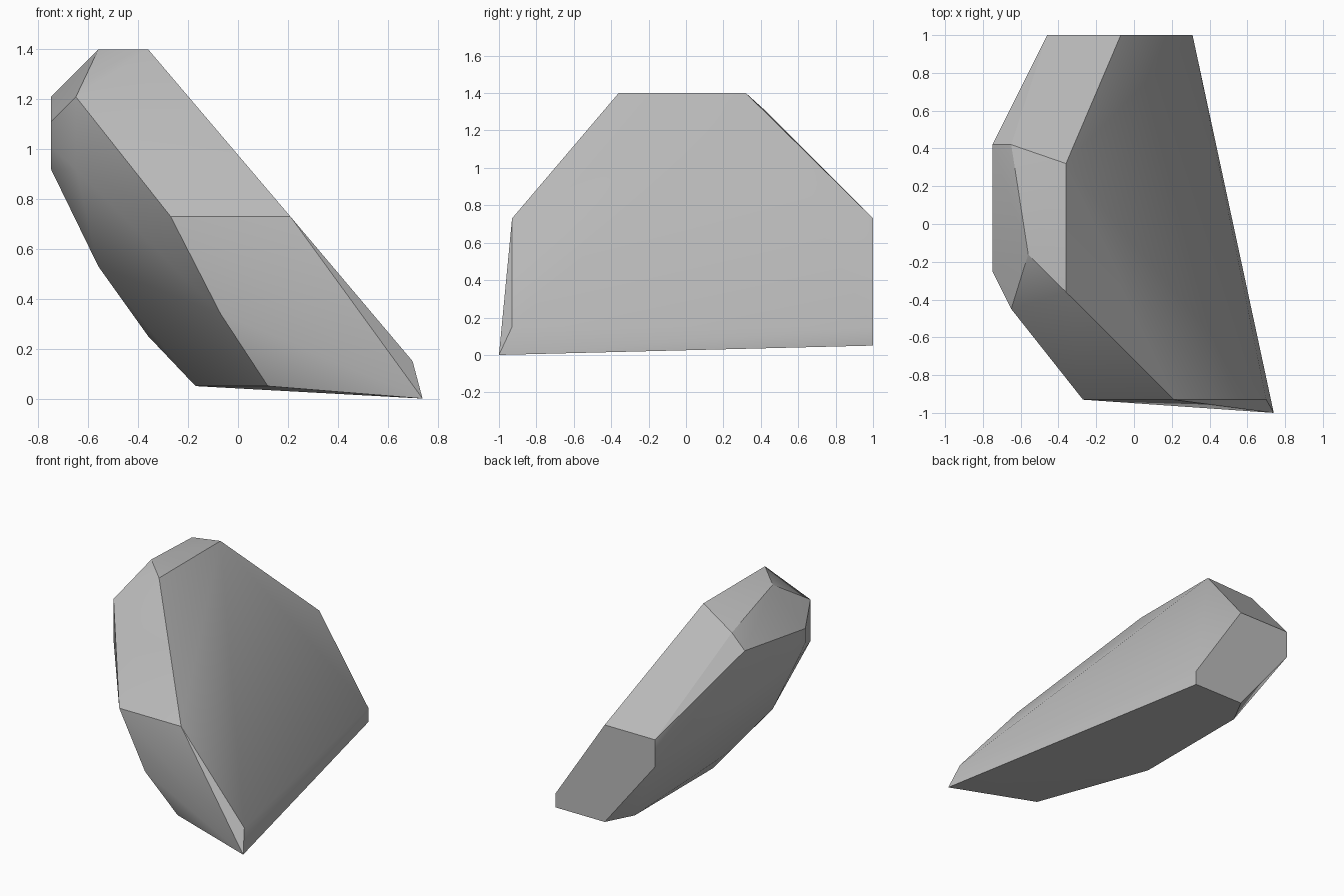
import bpy
import bmesh
import math

default_cube = bpy.data.objects.get("Cube")
if default_cube:
    bpy.data.objects.remove(default_cube, do_unlink=True)


def make_material(name, colour):
    material = bpy.data.materials.new(name)
    material.use_nodes = True
    material.diffuse_color = colour
    shader = next(n for n in material.node_tree.nodes if n.type == 'BSDF_PRINCIPLED')
    shader.inputs["Base Color"].default_value = colour
    shader.inputs["Roughness"].default_value = 0.9
    return material


def outline(axis, level, pairs):
    """Place a flat outline at a fixed level on one axis."""
    corners = []
    for pair in pairs:
        corner = list(pair)
        corner.insert("xyz".index(axis), level)
        corners.append(corner)
    return corners


# Cut end at the back, as x and z
back_end = outline("y", 1, [(.31, .15), (.31, .05), (-.07, .05),
                            (-.46, .54), (-.46, .73), (-.07, .73)])
# Broken front side, as x and z
front_side = outline("y", -.93, [(-.27, .73), (.21, .73), (.7, .15), (-.07, .34)])
# Flat crest, as x and y
crest = outline("z", 1.4, [(-.36, -.36), (-.36, .32), (-.56, -.16)])
# Underside, as x and y
underside = outline("z", .05, [(.12, -.84), (-.17, -.06), (-.17, .81)])
# Upper left flank, as y and z
left_flank = outline("x", -.75, [(.42, 1.21), (-.25, 1.11), (-.25, 1.01), (-.16, .92)])
# Shoulders beside the flank, as y and z
shoulders = outline("x", -.65, [(.42, 1.31), (-.45, 1.21), (-.45, .92)])
# Rounded lower left side and the pointed foot
belly = [(-.56, -.16, .53), (-.36, .04, .25)]
foot = [(.74, -1, 0)]

# Wrap all outlines in one faceted boulder
bm = bmesh.new()
for corner in back_end + front_side + crest + underside + left_flank + shoulders + belly + foot:
    bm.verts.new(corner)
hull = bmesh.ops.convex_hull(bm, input=bm.verts[:])
spare = {v for v in hull["geom_interior"] + hull["geom_unused"]
         if isinstance(v, bmesh.types.BMVert)}
bmesh.ops.delete(bm, geom=list(spare), context='VERTS')
bmesh.ops.dissolve_limit(bm, angle_limit=math.radians(1), verts=bm.verts[:], edges=bm.edges[:])
bmesh.ops.recalc_face_normals(bm, faces=bm.faces[:])

mesh = bpy.data.meshes.new("boulder")
bm.to_mesh(mesh)
bm.free()
mesh.materials.append(make_material("stone grey", (.5, .5, .5, 1)))
boulder = bpy.data.objects.new("boulder", mesh)
bpy.context.collection.objects.link(boulder)

# Soft facets with crisp ridges
bpy.ops.object.select_all(action='DESELECT')
boulder.select_set(True)
bpy.context.view_layer.objects.active = boulder
bpy.ops.object.shade_smooth_by_angle(angle=math.radians(30))
